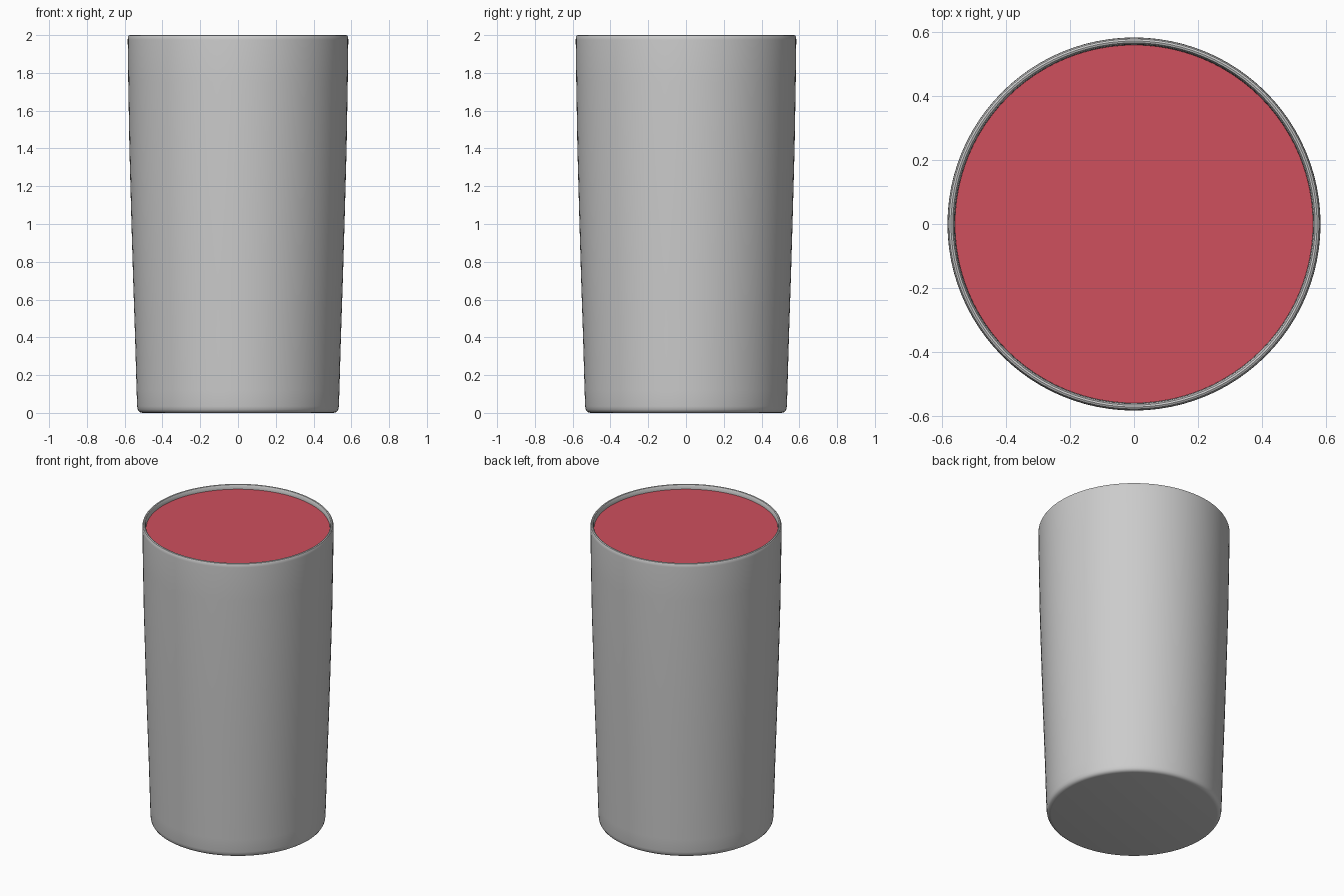
import bpy, bmesh, math

if "Cube" in bpy.data.objects:
    bpy.data.objects.remove(bpy.data.objects["Cube"])

SEGMENTS = 96


def lathe(name, profile):
    """Spin an (r, z) profile around the z axis into a smooth object."""
    bm = bmesh.new()
    verts = [bm.verts.new((r, 0, z)) for r, z in profile]
    edges = [bm.edges.new(pair) for pair in zip(verts, verts[1:])]
    bmesh.ops.spin(bm, geom=verts + edges, cent=(0, 0, 0), axis=(0, 0, 1),
                   angle=math.tau, steps=SEGMENTS, use_merge=False)
    bmesh.ops.remove_doubles(bm, verts=bm.verts, dist=1e-5)
    bmesh.ops.recalc_face_normals(bm, faces=bm.faces)
    mesh = bpy.data.meshes.new(name)
    bm.to_mesh(mesh)
    bm.free()
    obj = bpy.data.objects.new(name, mesh)
    bpy.context.collection.objects.link(obj)
    bpy.ops.object.select_all(action='DESELECT')
    obj.select_set(True)
    bpy.context.view_layer.objects.active = obj
    bpy.ops.object.shade_smooth_by_angle(angle=math.radians(35))
    return obj


# Cup: rounded foot, tapered wall, rounded rim, inner wall and floor
lathe("cup", [
    (0, 0), (0.505, 0), (0.516, 0.002), (0.525, 0.008), (0.531, 0.018),
    (0.534, 0.035), (0.537, 0.12), (0.545, 0.4), (0.555, 0.7),
    (0.564, 1.0), (0.575, 1.4), (0.581, 1.75), (0.584, 1.975),
    (0.583, 1.988), (0.579, 1.997), (0.573, 2.0), (0.567, 1.998),
    (0.563, 1.99), (0.561, 1.975), (0.558, 1.75), (0.541, 1.0),
    (0.514, 0.12), (0.505, 0.06), (0.48, 0.04), (0, 0.04),
])

# Drink: fills the cup to just under the rim
drink = lathe("drink", [
    (0, 0.045), (0.48, 0.045), (0.503, 0.065), (0.513, 0.12),
    (0.540, 1.0), (0.557, 1.75), (0.5605, 1.97), (0, 1.97),
])
red = bpy.data.materials.new("red_drink")
red.diffuse_color = (0.62, 0.08, 0.11, 1)
red.use_nodes = True
red.node_tree.nodes["Principled BSDF"].inputs["Base Color"].default_value = red.diffuse_color
drink.data.materials.append(red)
